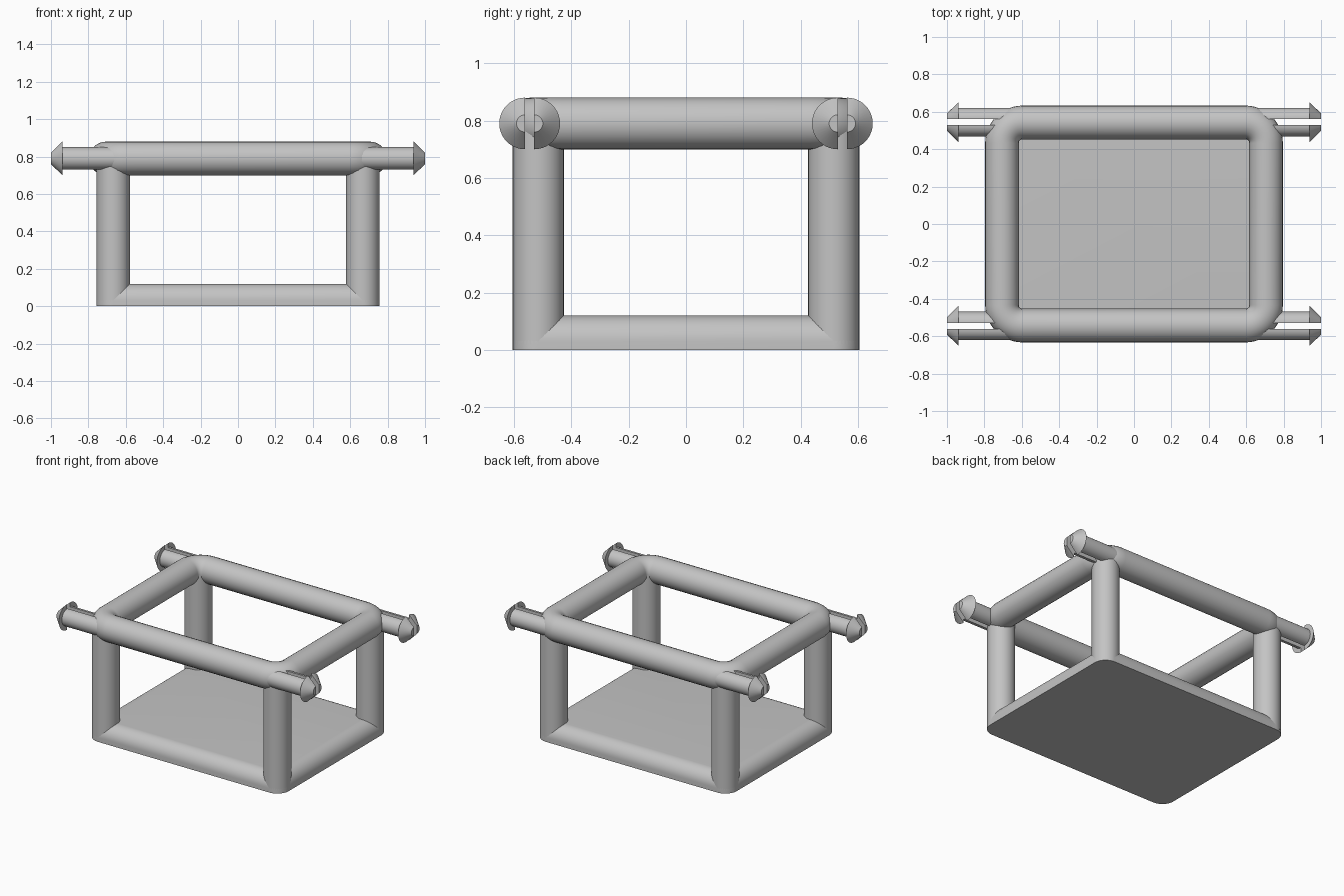
import bpy, bmesh
from math import sin, cos, pi, radians

cube = bpy.data.objects.get("Cube")
if cube:
    bpy.data.objects.remove(cube, do_unlink=True)

grey = bpy.data.materials.new("plain grey")
grey.use_nodes = True
grey.diffuse_color = (0.55, 0.55, 0.55, 1)
grey.node_tree.nodes["Principled BSDF"].inputs["Base Color"].default_value = (0.55, 0.55, 0.55, 1)

TUBE = 0.089                    # frame tube radius
POST_X, POST_Y = 0.667, 0.515   # post axes
RING_X, RING_Y, RING_Z = 0.706, 0.543, 0.79
PIN_Y, SPLIT = 0.545, 0.016     # pin axis, half the slot width


def finish(name, mesh, angle=35):
    mesh.materials.clear()
    mesh.materials.append(grey)
    obj = bpy.data.objects.new(name, mesh)
    bpy.context.collection.objects.link(obj)
    bpy.ops.object.select_all(action='DESELECT')
    obj.select_set(True)
    bpy.context.view_layer.objects.active = obj
    bpy.ops.object.shade_smooth_by_angle(angle=radians(angle))
    return obj


def loft(name, loops):
    """Skin a stack of closed loops and cap both ends."""
    bm = bmesh.new()
    rows = [[bm.verts.new(p) for p in loop] for loop in loops]
    n = len(rows[0])
    for a, b in zip(rows, rows[1:]):
        for i in range(n):
            j = (i + 1) % n
            bm.faces.new((a[i], a[j], b[j], b[i]))
    bm.faces.new(rows[0])
    bm.faces.new(rows[-1])
    bmesh.ops.recalc_face_normals(bm, faces=bm.faces)
    mesh = bpy.data.meshes.new(name)
    bm.to_mesh(mesh)
    bm.free()
    return finish(name, mesh)


def rounded_rect(cx, cy, r, z, steps=12):
    """Rectangle whose corner arcs are centred on (+-cx, +-cy)."""
    pts = []
    for q, (sx, sy) in enumerate(((1, 1), (-1, 1), (-1, -1), (1, -1))):
        for k in range(steps + 1):
            a = (q + k / steps) * pi / 2
            pts.append((sx * cx + r * cos(a), sy * cy + r * sin(a), z))
    return pts


# Base tray: straight sides, rounded top edge, flat floor
loops = [rounded_rect(POST_X, POST_Y, TUBE, 0)]
for k in range(12):
    a = k / 12 * pi / 2
    loops.append(rounded_rect(POST_X, POST_Y, TUBE * cos(a), 0.03 + 0.09 * sin(a)))
loops.append(rounded_rect(POST_X, POST_Y, 0.002, 0.12))
loft("base_tray", loops)

# Top rail: round tube swept around a rounded rectangle
bend = 0.11
curve = bpy.data.curves.new("top_rail_path", 'CURVE')
curve.dimensions = '3D'
path = rounded_rect(RING_X - bend, RING_Y - bend, bend, RING_Z)
spline = curve.splines.new('POLY')
spline.points.add(len(path) - 1)
for point, co in zip(spline.points, path):
    point.co = (*co, 1)
spline.use_cyclic_u = True
curve.bevel_depth = 0.09
curve.bevel_resolution = 10
temp = bpy.data.objects.new("top_rail_path", curve)
bpy.context.collection.objects.link(temp)
graph = bpy.context.evaluated_depsgraph_get()
rail = bpy.data.meshes.new_from_object(temp.evaluated_get(graph))
bpy.data.objects.remove(temp, do_unlink=True)
finish("top_rail", rail)


def half_pin(name, sx, cy, side):
    """One half of a split snap pin: shank and barbed cone head."""
    profile = ((0.64, 0.06), (0.937, 0.06), (0.939, 0.09), (1.0, 0.03))
    steps = 20
    loops = []
    for x, r in profile:
        loops.append([(sx * x, cy + side * (SPLIT + r * sin(k / steps * pi)),
                       RING_Z + r * cos(k / steps * pi)) for k in range(steps + 1)])
    loft(name, loops)


# Corner posts and split pins
for sx, x_name in ((1, "left"), (-1, "right")):
    for sy, y_name in ((-1, "front"), (1, "back")):
        corner = f"{y_name}_{x_name}"
        loft(f"{corner}_post",
             [[(sx * POST_X + TUBE * cos(k * pi / 20), sy * POST_Y + TUBE * sin(k * pi / 20), z)
               for k in range(40)] for z in (0.02, RING_Z)])
        for side, part in ((1, "rear"), (-1, "fore")):
            half_pin(f"{corner}_pin_{part}_half", sx, sy * PIN_Y, side)
